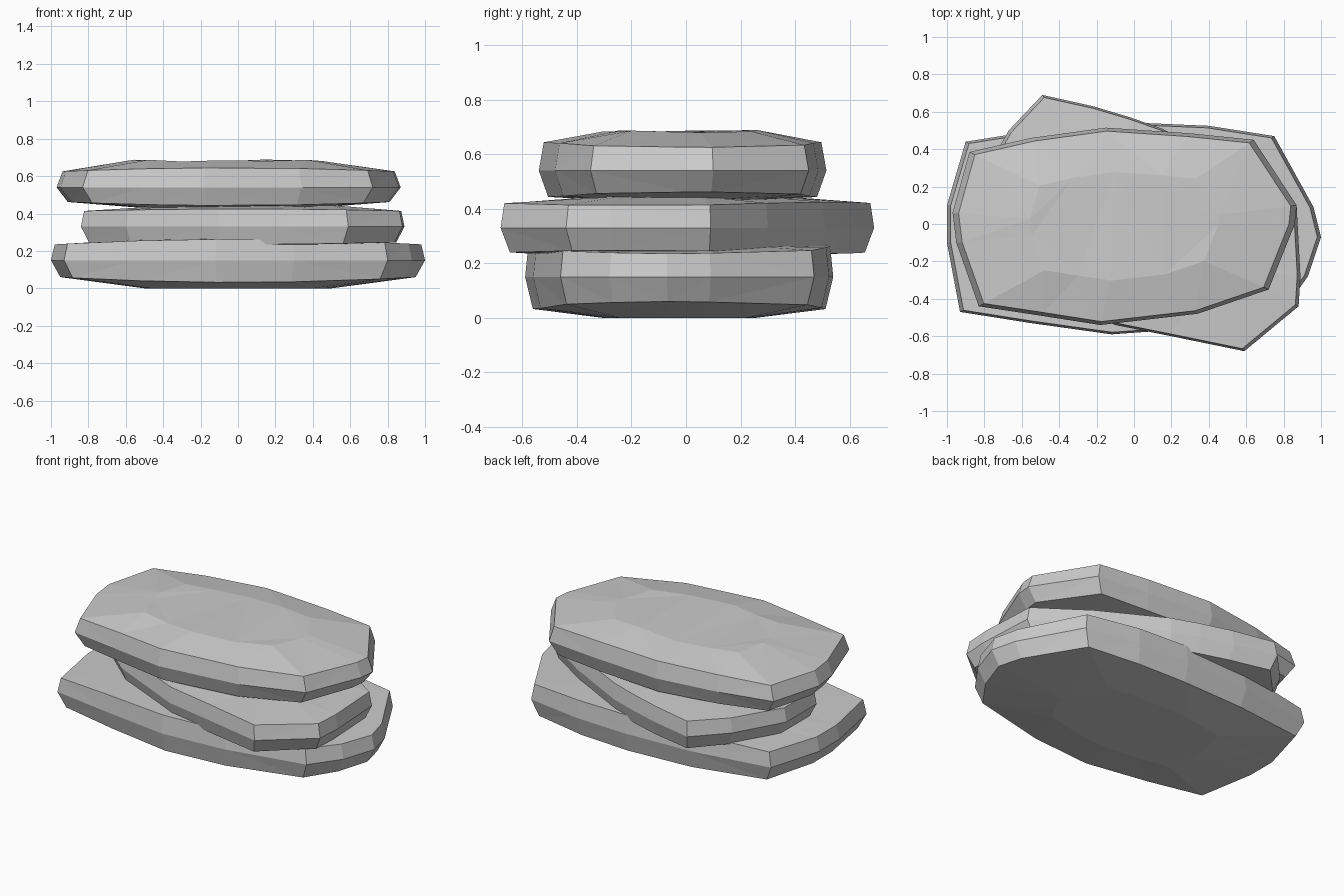
import bpy, bmesh, random

if "Cube" in bpy.data.objects:
    bpy.data.objects.remove(bpy.data.objects["Cube"])

random.seed(4)


def slab(name, outline, low, mid, top, dome_low, dome_top, s_low, s_top, crown=0.02):
    """Faceted stone slab: belt outline with smaller rims and softly domed caps."""
    n = len(outline)
    cx = (min(p[0] for p in outline) + max(p[0] for p in outline)) / 2
    cy = (min(p[1] for p in outline) + max(p[1] for p in outline)) / 2
    bm = bmesh.new()

    def ring(scale, z, bend, jitter=0.0):
        verts = []
        for x, y in outline:
            dx, dy = x - cx, y - cy
            height = z + bend * (1 - min(1, dx * dx)) + random.uniform(-jitter, jitter)
            verts.append(bm.verts.new((cx + dx * scale, cy + dy * scale, height)))
        return verts

    # rings run from the underside to the crown
    rings = [ring(0.5, dome_low, 0),
             ring(s_low, low, -crown),
             ring(1.0, mid, 0),
             ring(s_top, top, crown),
             ring(0.55, dome_top, 0, 0.006)]
    for a, b in zip(rings, rings[1:]):
        for i in range(n):
            j = (i + 1) % n
            bm.faces.new((a[i], a[j], b[j], b[i]))
    bm.faces.new(rings[0][::-1])
    bm.faces.new(rings[-1])
    bmesh.ops.triangulate(bm, faces=bm.faces[:])
    bmesh.ops.recalc_face_normals(bm, faces=bm.faces[:])
    mesh = bpy.data.meshes.new(name)
    bm.to_mesh(mesh)
    bm.free()
    obj = bpy.data.objects.new(name, mesh)
    bpy.context.collection.objects.link(obj)
    return obj


# Broad bottom stone
slab("bottom_slab",
     [(-0.93, -0.47), (-0.55, -0.53), (-0.12, -0.59), (0.3, -0.56), (0.8, -0.46),
      (0.93, -0.28), (1.0, -0.07), (0.96, 0.09), (0.75, 0.47), (0.4, 0.525),
      (0.05, 0.54), (-0.4, 0.52), (-0.9, 0.44), (-1.0, 0.1), (-1.0, -0.1)],
     0.06, 0.15, 0.235, 0.0, 0.26, 0.95, 0.98, 0.028)

# Middle stone, turned so two corners stick out
slab("middle_slab",
     [(0.59, -0.68), (0.88, -0.44), (0.89, -0.28), (0.87, 0.09), (0.55, 0.3),
      (0.15, 0.51), (-0.02, 0.57), (-0.22, 0.63), (-0.49, 0.69), (-0.67, 0.5),
      (-0.84, 0.2), (-0.84, -0.1), (-0.6, -0.31), (-0.1, -0.54), (0.2, -0.6)],
     0.25, 0.33, 0.41, 0.23, 0.44, 0.95, 0.98, 0.015)

# Top stone with an uneven crown
slab("top_slab",
     [(-0.83, -0.44), (-0.5, -0.49), (-0.18, -0.54), (0.34, -0.48), (0.72, -0.35),
      (0.86, 0.0), (0.87, 0.1), (0.64, 0.45), (0.3, 0.485), (-0.15, 0.515),
      (-0.55, 0.46), (-0.88, 0.385), (-0.97, 0.06), (-0.95, -0.1)],
     0.465, 0.54, 0.622, 0.43, 0.683, 0.935, 0.965, 0.022)
